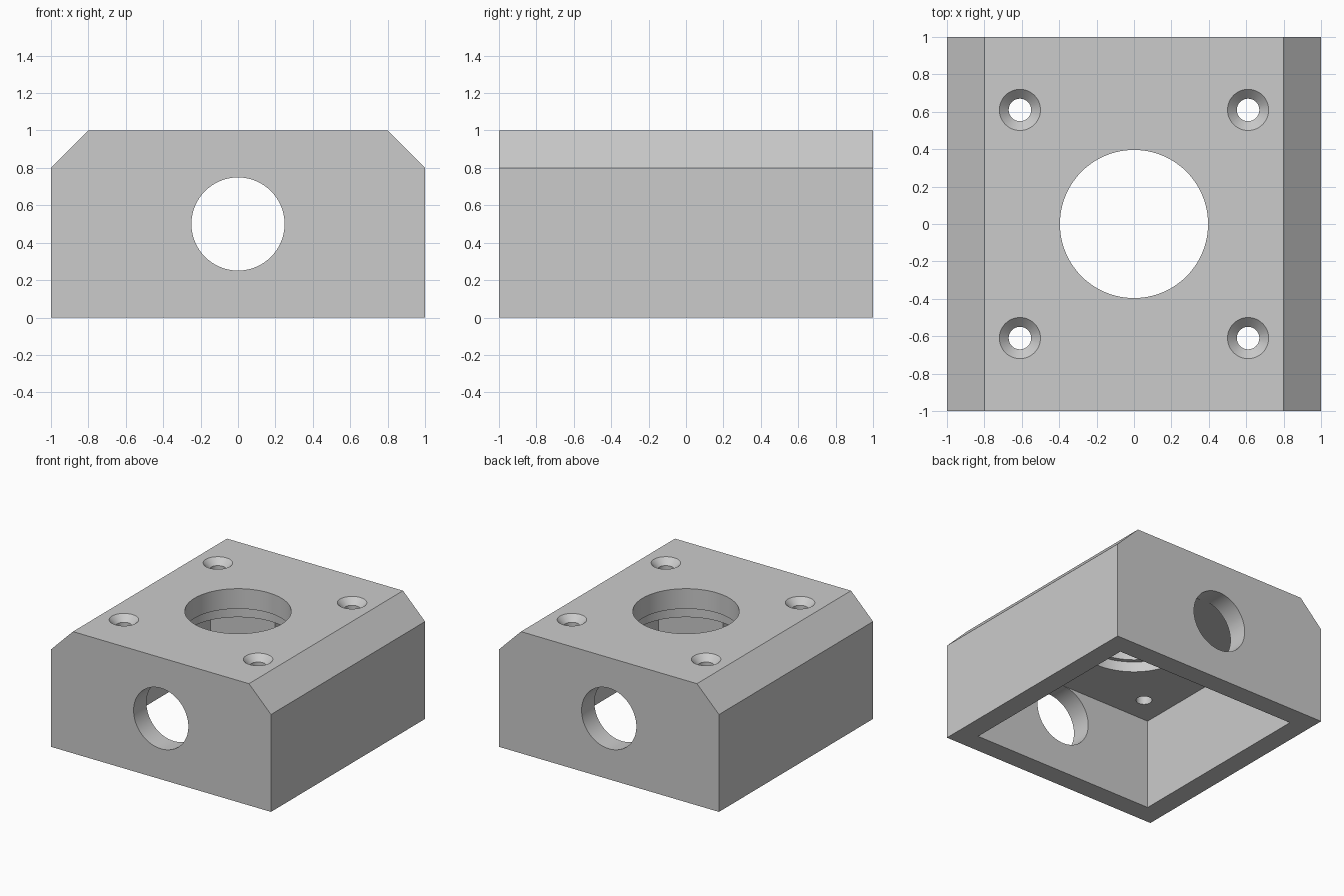
import bpy
import bmesh
from math import radians
from mathutils import Matrix

default = bpy.data.objects.get("Cube")
if default:
    bpy.data.objects.remove(default)

WALL = 1 / 6          # side wall thickness
CEILING = 0.75        # underside of the top plate
SCREW = 0.61          # screw hole offset from the centre

grey = bpy.data.materials.new("plain grey")
grey.use_nodes = True
grey.diffuse_color = (0.6, 0.6, 0.6, 1)
grey.node_tree.nodes["Principled BSDF"].inputs["Base Color"].default_value = (0.6, 0.6, 0.6, 1)


def finish(name, bm):
    bmesh.ops.recalc_face_normals(bm, faces=bm.faces)
    mesh = bpy.data.meshes.new(name)
    bm.to_mesh(mesh)
    bm.free()
    mesh.materials.append(grey)
    obj = bpy.data.objects.new(name, mesh)
    bpy.context.collection.objects.link(obj)
    return obj


def round_cutter(name, bottom, top, r_bottom, r_top, x=0, y=0, segments=96):
    bm = bmesh.new()
    bmesh.ops.create_cone(bm, cap_ends=True, segments=segments, radius1=r_bottom,
                          radius2=r_top, depth=top - bottom,
                          matrix=Matrix.Translation((x, y, (top + bottom) / 2)))
    return finish(name, bm)


# Housing block: chamfered profile extruded front to back
bm = bmesh.new()
half = [(1, 0), (1, 0.8), (0.8, 1)]
outline = half + [(-x, z) for x, z in reversed(half)]
face = bm.faces.new([bm.verts.new((x, -1, z)) for x, z in outline])
extruded = bmesh.ops.extrude_face_region(bm, geom=[face])
bmesh.ops.translate(bm, vec=(0, 2, 0),
                    verts=[v for v in extruded["geom"] if isinstance(v, bmesh.types.BMVert)])
housing = finish("housing", bm)

# Square cavity, open underneath
bm = bmesh.new()
bmesh.ops.create_cube(bm, size=1)
inner = 2 - 2 * WALL
bmesh.ops.scale(bm, vec=(inner, inner, CEILING + 0.5), verts=bm.verts)
bmesh.ops.translate(bm, vec=(0, 0, (CEILING - 0.5) / 2), verts=bm.verts)
cutters = [finish("cavity_cutter", bm)]

# Stepped bore through the top plate
cutters.append(round_cutter("bore_cutter", 0.6, 1.2, 0.396, 0.396))
cutters.append(round_cutter("counterbore_cutter", 0.6, 0.835, 0.43, 0.43))

# Cross hole through the front and back walls
cross = round_cutter("cross_hole_cutter", -1.2, 1.2, 0.249, 0.249)
cross.data.transform(Matrix.Translation((0, 0, 0.5)) @ Matrix.Rotation(radians(90), 4, "X"))
cutters.append(cross)

# Four countersunk screw holes
for x in (-SCREW, SCREW):
    for y in (-SCREW, SCREW):
        cutters.append(round_cutter("screw_hole_cutter", 0.6, 1.2, 0.06, 0.06, x, y, 48))
        cutters.append(round_cutter("countersink_cutter", 0.945, 1.05, 0.055, 0.16, x, y, 48))

# Cut the openings, then drop the cutters
bpy.ops.object.select_all(action="DESELECT")
bpy.context.view_layer.objects.active = housing
housing.select_set(True)
for cutter in cutters:
    cutter.hide_render = True
    mod = housing.modifiers.new("cut", "BOOLEAN")
    mod.operation = "DIFFERENCE"
    mod.solver = "EXACT"
    mod.object = cutter
    bpy.ops.object.modifier_apply(modifier=mod.name)
    bpy.data.objects.remove(cutter)

# Smooth bores with crisp edges
bpy.ops.object.shade_smooth_by_angle(angle=radians(30))
